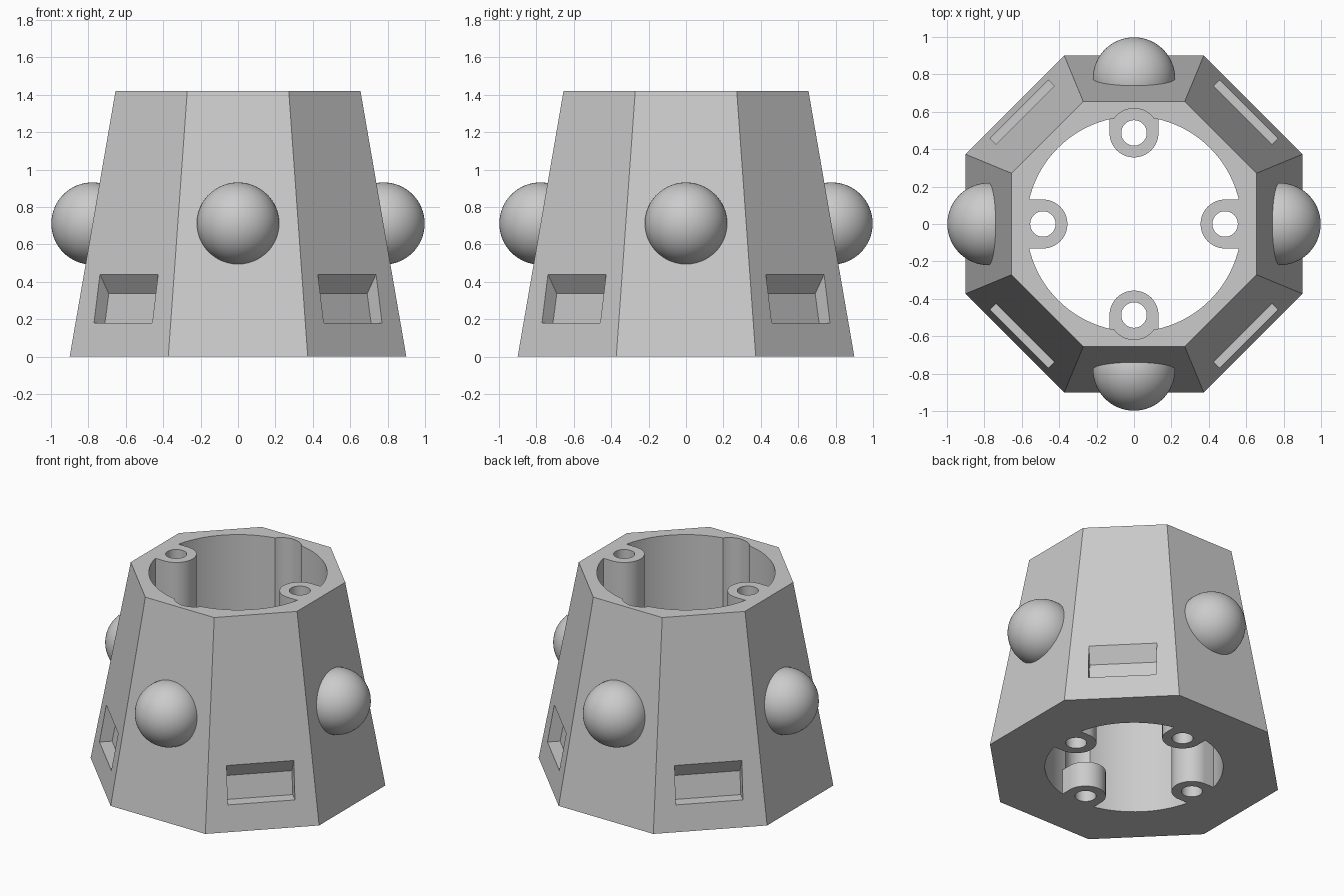
import bpy, bmesh, math
from mathutils import Matrix, Vector

cube = bpy.data.objects.get("Cube")
if cube:
    bpy.data.objects.remove(cube, do_unlink=True)

HEIGHT, BASE, TOP = 1.42, 0.90, 0.655      # frustum height and apothems
BORE, BOSS, BOSS_POS, HOLE = 0.575, 0.131, 0.487, 0.068
LOW_BOSS = 0.18                            # top of the short bosses

grey = bpy.data.materials.new("plain grey")
grey.use_nodes = True
grey.diffuse_color = (0.6, 0.6, 0.6, 1)
grey.node_tree.nodes["Principled BSDF"].inputs["Base Color"].default_value = (0.6, 0.6, 0.6, 1)


def add_object(name, bm):
    bmesh.ops.recalc_face_normals(bm, faces=bm.faces)
    mesh = bpy.data.meshes.new(name)
    bm.to_mesh(mesh)
    bm.free()
    mesh.materials.append(grey)
    obj = bpy.data.objects.new(name, mesh)
    bpy.context.collection.objects.link(obj)
    return obj


def prism(name, outline, bottom, top):
    """Extrude a flat xy outline from one height to another."""
    bm = bmesh.new()
    face = bm.faces.new([bm.verts.new((x, y, bottom)) for x, y in outline])
    new = bmesh.ops.extrude_face_region(bm, geom=[face])["geom"]
    verts = [g for g in new if isinstance(g, bmesh.types.BMVert)]
    bmesh.ops.translate(bm, verts=verts, vec=(0, 0, top - bottom))
    return add_object(name, bm)


def arc(radius, cx=0, start=0, sweep=2 * math.pi, steps=64):
    return [(cx + radius * math.cos(start + sweep * i / steps),
             radius * math.sin(start + sweep * i / steps)) for i in range(steps)]


def turn(obj, angle):
    obj.data.transform(Matrix.Rotation(angle, 4, "Z"))
    return obj


def combine(target, tool, operation="DIFFERENCE"):
    """Apply a boolean and discard the tool."""
    mod = target.modifiers.new("cut", "BOOLEAN")
    mod.operation, mod.solver, mod.object = operation, "EXACT", tool
    bpy.context.view_layer.objects.active = target
    bpy.ops.object.modifier_apply(modifier=mod.name)
    bpy.data.objects.remove(tool, do_unlink=True)


def smooth(obj):
    bpy.ops.object.select_all(action="DESELECT")
    obj.select_set(True)
    bpy.context.view_layer.objects.active = obj
    bpy.ops.object.shade_smooth_by_angle(angle=math.radians(25))


# Tapered octagonal body
bm = bmesh.new()
corner = 1 / math.cos(math.pi / 8)
bmesh.ops.create_cone(bm, cap_ends=True, segments=8, radius1=BASE * corner,
                      radius2=TOP * corner, depth=HEIGHT)
spin = Matrix.Rotation(math.pi / 8, 4, "Z")
flat = min(abs(v.co.x) for v in bm.verts) < 0.01
bmesh.ops.transform(bm, verts=bm.verts,
                    matrix=Matrix.Translation((0, 0, HEIGHT / 2)) @ (spin if flat else Matrix()))
body = add_object("octagonal_body", bm)

# Bore with four bosses left standing: tall on the sides, short at front and back
bore = prism("bore_cutter", arc(BORE, steps=96), -0.1, HEIGHT + 0.1)
boss_outline = arc(BOSS, BOSS_POS, math.pi / 2, math.pi, 32)
boss_outline += [(BOSS_POS, -BOSS), (0.64, -BOSS), (0.64, BOSS)]
for i in range(4):
    boss_top = LOW_BOSS if i % 2 else HEIGHT + 0.2
    boss = prism("boss_cutter", boss_outline, -0.2, boss_top)
    combine(bore, turn(boss, i * math.pi / 2))
combine(body, bore)

# Screw holes, and clearance grooves above the short bosses
for i in range(4):
    hole = prism("hole_cutter", arc(HOLE, BOSS_POS, steps=48), -0.1, HEIGHT + 0.1)
    combine(body, turn(hole, i * math.pi / 2))
    if i % 2:
        groove = prism("groove_cutter", arc(BOSS, BOSS_POS), LOW_BOSS, HEIGHT + 0.1)
        combine(body, turn(groove, i * math.pi / 2))

# Sloped-roof pockets in the diagonal faces
pocket_profile = [(0.786, 0.18), (0.757, 0.337), (0.88, 0.526), (0.95, 0.18)]
for i in range(4):
    pocket = prism("pocket_cutter", pocket_profile, -0.22, 0.22)
    pocket.data.transform(Matrix.Rotation(math.pi / 2, 4, "X"))
    combine(body, turn(pocket, math.pi / 4 + i * math.pi / 2))
smooth(body)

# Domes on the four main faces, trimmed at the wall
wall_normal = Vector((HEIGHT, 0, BASE - TOP)).normalized()
for i, side in enumerate(("left", "back", "right", "front")):
    bm = bmesh.new()
    bmesh.ops.create_uvsphere(bm, u_segments=64, v_segments=32, radius=0.22)
    bmesh.ops.translate(bm, verts=bm.verts, vec=(0.778, 0, 0.712))
    bmesh.ops.bisect_plane(bm, geom=bm.verts[:] + bm.edges[:] + bm.faces[:],
                           plane_co=(BASE - 0.002, 0, 0), plane_no=wall_normal, clear_inner=True)
    smooth(turn(add_object(side + "_dome", bm), i * math.pi / 2))
